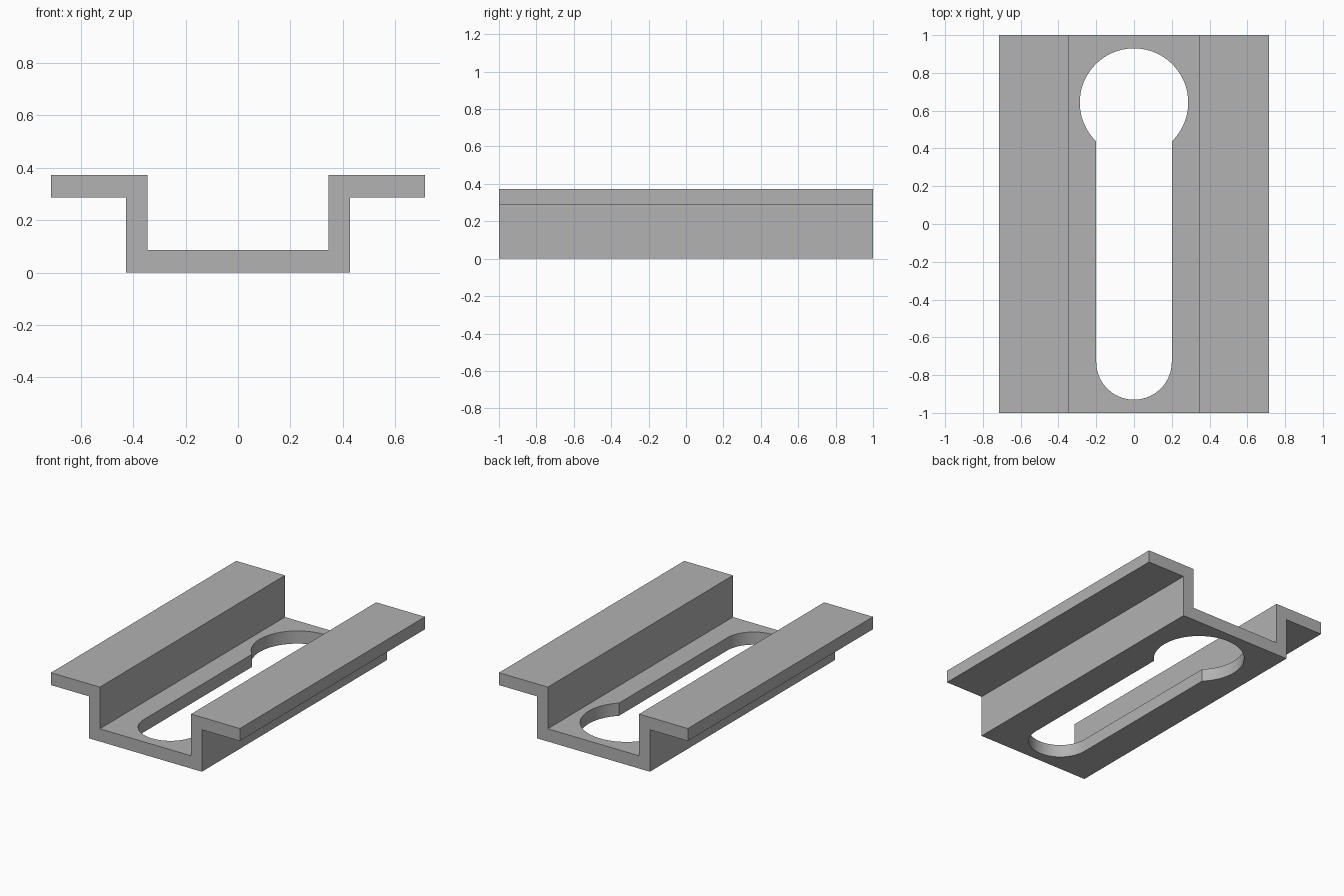
import bpy, bmesh
from math import asin, cos, sin, pi

cube = bpy.data.objects.get("Cube")
if cube:
    bpy.data.objects.remove(cube, do_unlink=True)

grey = bpy.data.materials.new("plain grey")
grey.use_nodes = True
colour = (0.445, 0.445, 0.445, 1)
grey.diffuse_color = colour
grey.node_tree.nodes["Principled BSDF"].inputs["Base Color"].default_value = colour


def extrude_outline(name, points, direction):
    """Make a closed solid by extruding a flat outline."""
    bm = bmesh.new()
    face = bm.faces.new([bm.verts.new(p) for p in points])
    result = bmesh.ops.extrude_face_region(bm, geom=[face], use_keep_orig=True)
    moved = [v for v in result["geom"] if isinstance(v, bmesh.types.BMVert)]
    bmesh.ops.translate(bm, vec=direction, verts=moved)
    bmesh.ops.recalc_face_normals(bm, faces=bm.faces)
    mesh = bpy.data.meshes.new(name)
    bm.to_mesh(mesh)
    bm.free()
    mesh.materials.append(grey)
    obj = bpy.data.objects.new(name, mesh)
    bpy.context.collection.objects.link(obj)
    return obj


def arc(radius, centre_y, start, end, steps):
    angles = [start + (end - start) * i / steps for i in range(steps + 1)]
    return [(radius * cos(a), centre_y + radius * sin(a), -0.1) for a in angles]


# Flanged channel: half of the section, mirrored across the middle
half = [(0.427, 0), (0.427, 0.287), (0.714, 0.287),
        (0.714, 0.372), (0.345, 0.372), (0.345, 0.087)]
section = half + [(-x, z) for x, z in reversed(half)]
channel = extrude_outline("flanged_channel", [(x, -1, z) for x, z in section], (0, 2, 0))

# Keyhole opening: round head at the back, narrow slot with a round front end
slot_r, head_r = 0.2, 0.287
neck = asin((head_r ** 2 - slot_r ** 2) ** 0.5 / head_r)
keyhole = arc(head_r, 0.643, -neck, pi + neck, 64) + arc(slot_r, -0.73, pi, 2 * pi, 40)
cutter = extrude_outline("keyhole_cutter", keyhole, (0, 0, 0.3))
cutter.hide_render = True

cut = channel.modifiers.new("keyhole", "BOOLEAN")
cut.operation = "DIFFERENCE"
cut.solver = "EXACT"
cut.object = cutter
bpy.ops.object.select_all(action="DESELECT")
bpy.context.view_layer.objects.active = channel
channel.select_set(True)
bpy.ops.object.modifier_apply(modifier=cut.name)
bpy.data.objects.remove(cutter, do_unlink=True)

# Smooth rounded walls, crisp corners
bpy.ops.object.shade_smooth_by_angle(angle=pi / 6)
